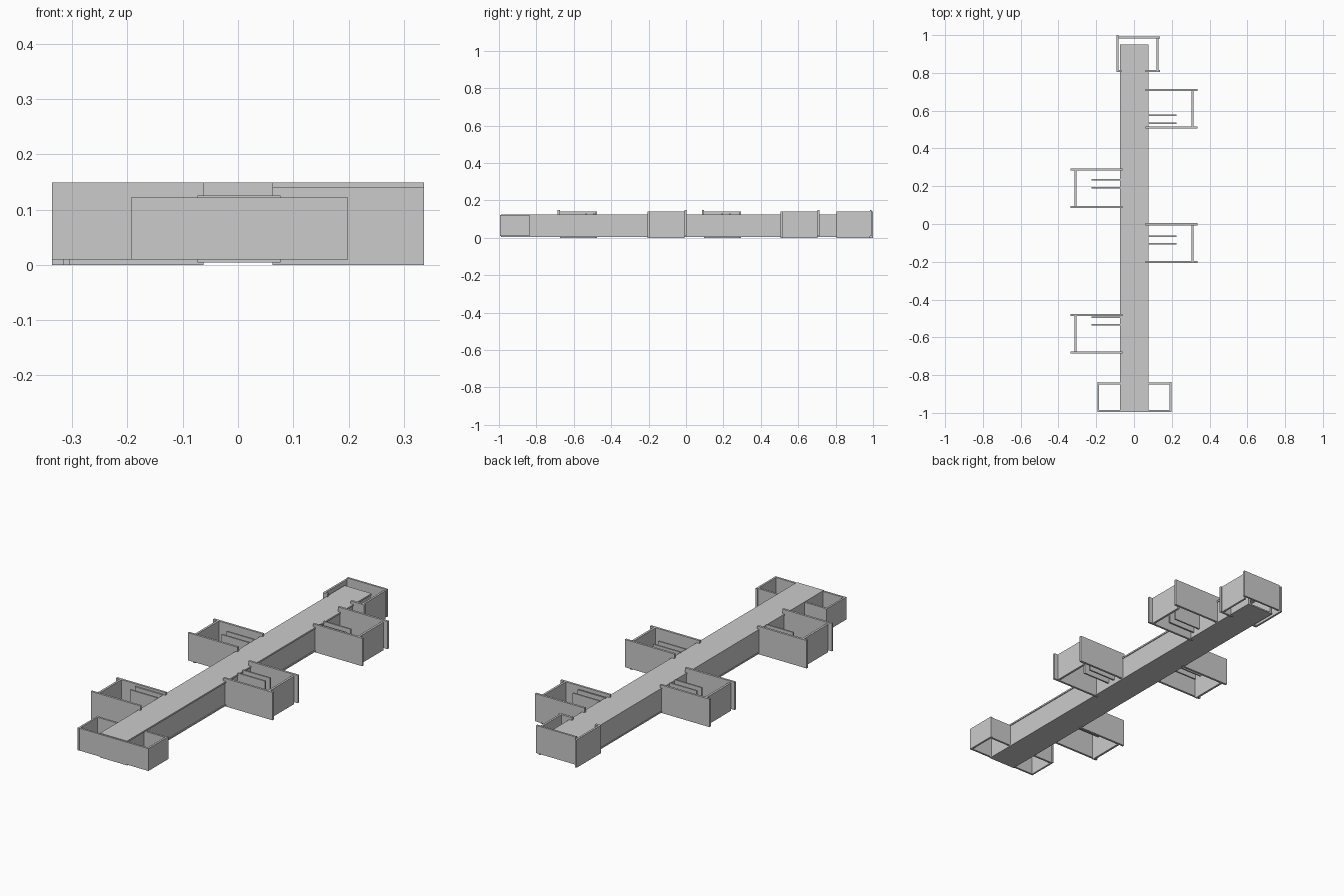
import bpy


def box(name, x0, x1, y0, y1, z0, z1):
    """Axis-aligned panel given by its limits."""
    bpy.ops.mesh.primitive_cube_add(
        size=1, location=((x0 + x1) / 2, (y0 + y1) / 2, (z0 + z1) / 2))
    ob = bpy.context.object
    ob.name = name
    ob.scale = (abs(x1 - x0), abs(y1 - y0), z1 - z0)
    bpy.ops.object.transform_apply(location=False, rotation=False, scale=True)
    return ob


# Corridor: floor, ceiling and two long walls
box("corridor_floor", -0.073, 0.077, -0.99, 0.95, 0.004, 0.011)
box("corridor_ceiling", -0.073, 0.077, -0.99, 0.95, 0.118, 0.126)
box("corridor_wall_left", -0.071, -0.061, -0.985, 0.948, 0.011, 0.118)
box("corridor_wall_right", 0.063, 0.073, -0.985, 0.948, 0.011, 0.118)


# Side room: s = +1 on the right, -1 on the left (turned half a circle)
def side_room(name, s, y, plates):
    def part(label, xa, xb, ya, yb, z0, z1):
        box(f"{name}_{label}", s * xa, s * xb, y + s * ya, y + s * yb, z0, z1)

    part("low_wall", 0.062, 0.337, 0, 0.011, 0.0, 0.14)
    part("tall_wall", 0.062, 0.337, 0.199, 0.21, 0.01, 0.149)
    part("end_wall", 0.305, 0.316, 0.011, 0.199, 0.0, 0.14)
    for i, p in enumerate(plates):
        part(f"partition_{i + 1}", 0.073, 0.225, p - 0.004, p + 0.004, 0.03, 0.13)


side_room("right_rear_room", 1, 0.505, (0.029, 0.071))
side_room("right_front_room", 1, -0.206, (0.101, 0.141))
side_room("left_rear_room", -1, 0.295, (0.062, 0.102))
side_room("left_front_room", -1, -0.476, (0.017, 0.057))

# Front room across the corridor's end
box("front_room_front_wall", -0.186, 0.189, -0.994, -0.984, 0.01, 0.122)
box("front_room_left_wall", -0.194, -0.185, -0.995, -0.836, 0.01, 0.122)
box("front_room_right_wall", 0.189, 0.199, -0.995, -0.836, 0.01, 0.122)
box("front_room_back_wall_left", -0.185, -0.068, -0.85, -0.84, 0.01, 0.122)
box("front_room_back_wall_right", 0.07, 0.189, -0.85, -0.84, 0.01, 0.122)

# Back room around the corridor's far end
box("back_room_back_wall", -0.083, 0.137, 0.983, 0.993, 0.01, 0.149)
box("back_room_left_wall", -0.093, -0.083, 0.805, 1.0, 0.0, 0.14)
box("back_room_right_wall", 0.12, 0.13, 0.816, 0.983, 0.0, 0.14)
box("back_room_front_wall_right", 0.062, 0.137, 0.805, 0.816, 0.0, 0.14)
box("back_room_front_wall_left", -0.083, -0.066, 0.805, 0.816, 0.0, 0.14)
